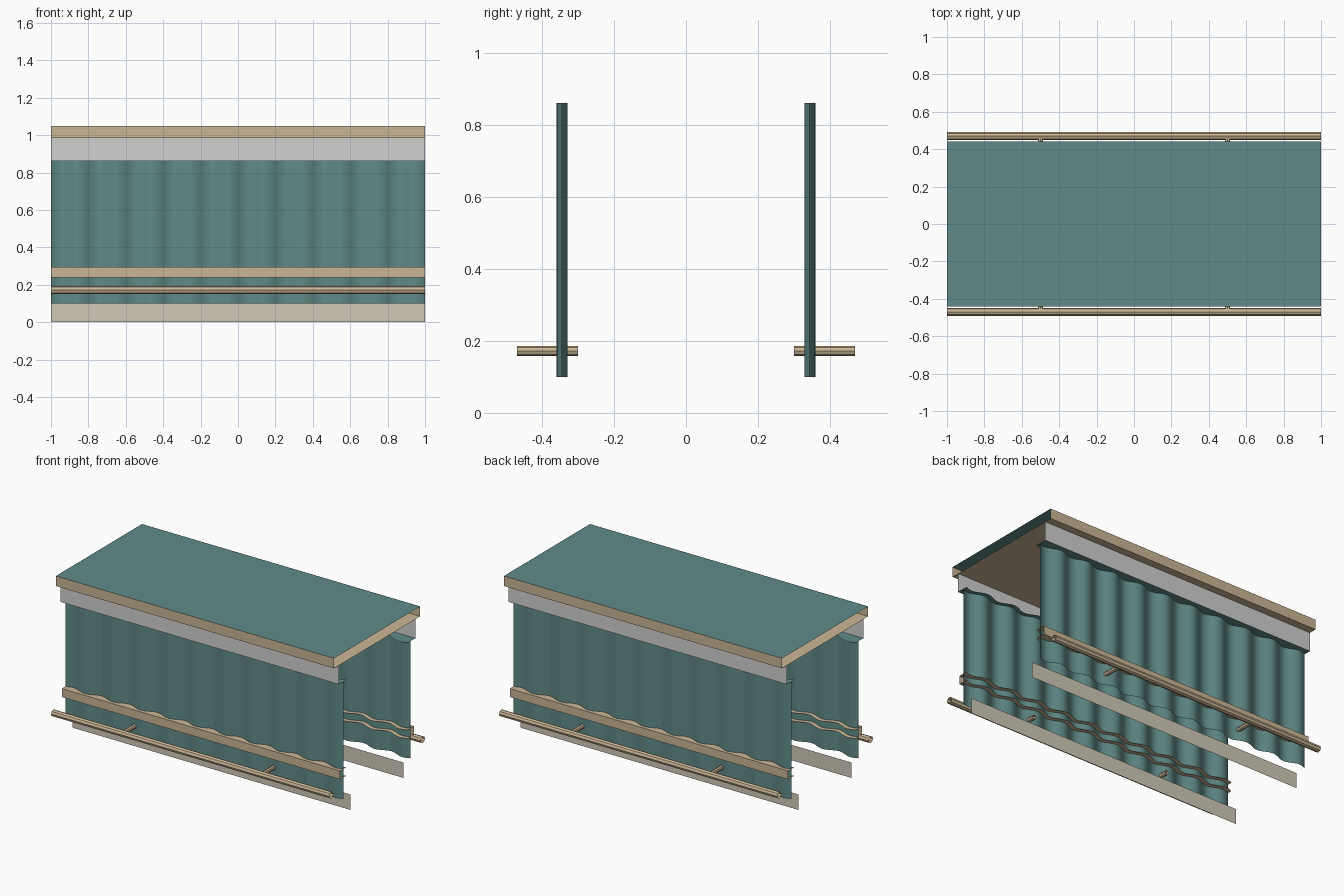
import bpy
import bmesh
import math

if "Cube" in bpy.data.objects:
    bpy.data.objects.remove(bpy.data.objects["Cube"], do_unlink=True)


def material(name, rgb):
    m = bpy.data.materials.new(name)
    m.use_nodes = True
    m.diffuse_color = (*rgb, 1)
    m.node_tree.nodes["Principled BSDF"].inputs["Base Color"].default_value = (*rgb, 1)
    return m


TEAL = material("teal", (0.115, 0.258, 0.246))
TAN = material("tan", (0.60, 0.47, 0.30))
GREY = material("light_grey", (0.64, 0.64, 0.64))
CREAM = material("cream", (0.64, 0.59, 0.48))

WAVES, STEPS, PITCH = 10, 12, 0.2
WALL_Y, DEPTH = -0.345, 0.015


def finish(name, bm, mat, smooth=False):
    mesh = bpy.data.meshes.new(name)
    for f in bm.faces:
        f.smooth = smooth
    bm.to_mesh(mesh)
    bm.free()
    mesh.materials.append(mat)
    obj = bpy.data.objects.new(name, mesh)
    bpy.context.collection.objects.link(obj)
    return obj


def ribbon(bm, line_a, line_b):
    """Thin sheet between two lines of points."""
    a = [bm.verts.new(p) for p in line_a]
    b = [bm.verts.new(p) for p in line_b]
    for i in range(len(a) - 1):
        bm.faces.new((a[i], a[i + 1], b[i + 1], b[i]))


def straight(y, z):
    return [(-1, y, z), (1, y, z)]


def wave_line(i, z, offset=0.0):
    """One wave of the corrugation, shifted inward by offset."""
    pts = []
    for k in range(STEPS + 1):
        x = -1 + PITCH * (i + k / STEPS)
        pts.append((x, WALL_Y + offset + DEPTH * math.sin(math.tau * k / STEPS), z))
    return pts


def flat(name, mat, a, b):
    bm = bmesh.new()
    ribbon(bm, straight(*a), straight(*b))
    return finish(name, bm, mat)


def corrugated_wall(name):
    bm = bmesh.new()
    for i in range(WAVES):
        ribbon(bm, wave_line(i, 0.1), wave_line(i, 0.862))
    return finish(name, bm, TEAL, True)


def wavy_shelf(name, mat, y, z):
    """Horizontal strip with a straight outer edge and a wavy inner edge."""
    bm = bmesh.new()
    for i in range(WAVES):
        inner = wave_line(i, z, 0.03)
        ribbon(bm, [(p[0], y, z) for p in inner], inner)
    bmesh.ops.remove_doubles(bm, verts=bm.verts, dist=0.0001)
    return finish(name, bm, mat)


def tube(name, start, end, radius, axis, sides=8):
    """Open-ended tube along axis 0 (x) or 1 (y)."""
    bm = bmesh.new()
    rings = []
    for p in (start, end):
        ring = []
        for k in range(sides):
            t = math.tau * k / sides
            q = list(p)
            q[1 - axis] += radius * math.sin(t)
            q[2] += radius * math.cos(t)
            ring.append(bm.verts.new(q))
        rings.append(ring)
    for k in range(sides):
        n = (k + 1) % sides
        bm.faces.new((rings[0][k], rings[0][n], rings[1][n], rings[1][k]))
    bmesh.ops.recalc_face_normals(bm, faces=bm.faces)
    return finish(name, bm, TAN)


# Roof top and ceiling sheets
flat("roof_top", TEAL, (-0.442, 1.05), (0.442, 1.05))
flat("ceiling", TAN, (0.442, 0.985), (-0.442, 0.985))

# Each side is the other turned half way round
for side, angle in (("front", 0), ("back", math.pi)):
    parts = [
        flat(side + "_fascia", TAN, (-0.442, 0.985), (-0.442, 1.05)),
        flat(side + "_header", GREY, (-0.392, 0.862), (-0.392, 0.985)),
        flat(side + "_base_board", CREAM, (-0.272, 0), (-0.272, 0.1)),
        flat(side + "_rail_plate", TAN, (-0.38, 0.24), (-0.38, 0.295)),
        corrugated_wall(side + "_wall"),
        wavy_shelf(side + "_soffit", TEAL, -0.392, 0.862),
        wavy_shelf(side + "_rail_top", TAN, -0.38, 0.295),
        wavy_shelf(side + "_rail_bottom", TAN, -0.38, 0.24),
        tube(side + "_foot_rail", (-1, -0.47, 0.172), (1, -0.47, 0.172), 0.021, 0),
    ]
    # Brackets that carry the foot rail
    for x in (-0.5, 0.5):
        parts.append(tube(side + "_rail_bracket", (x, -0.47, 0.172), (x, -0.30, 0.172), 0.014, 1))
    for p in parts:
        p.rotation_euler.z = angle
